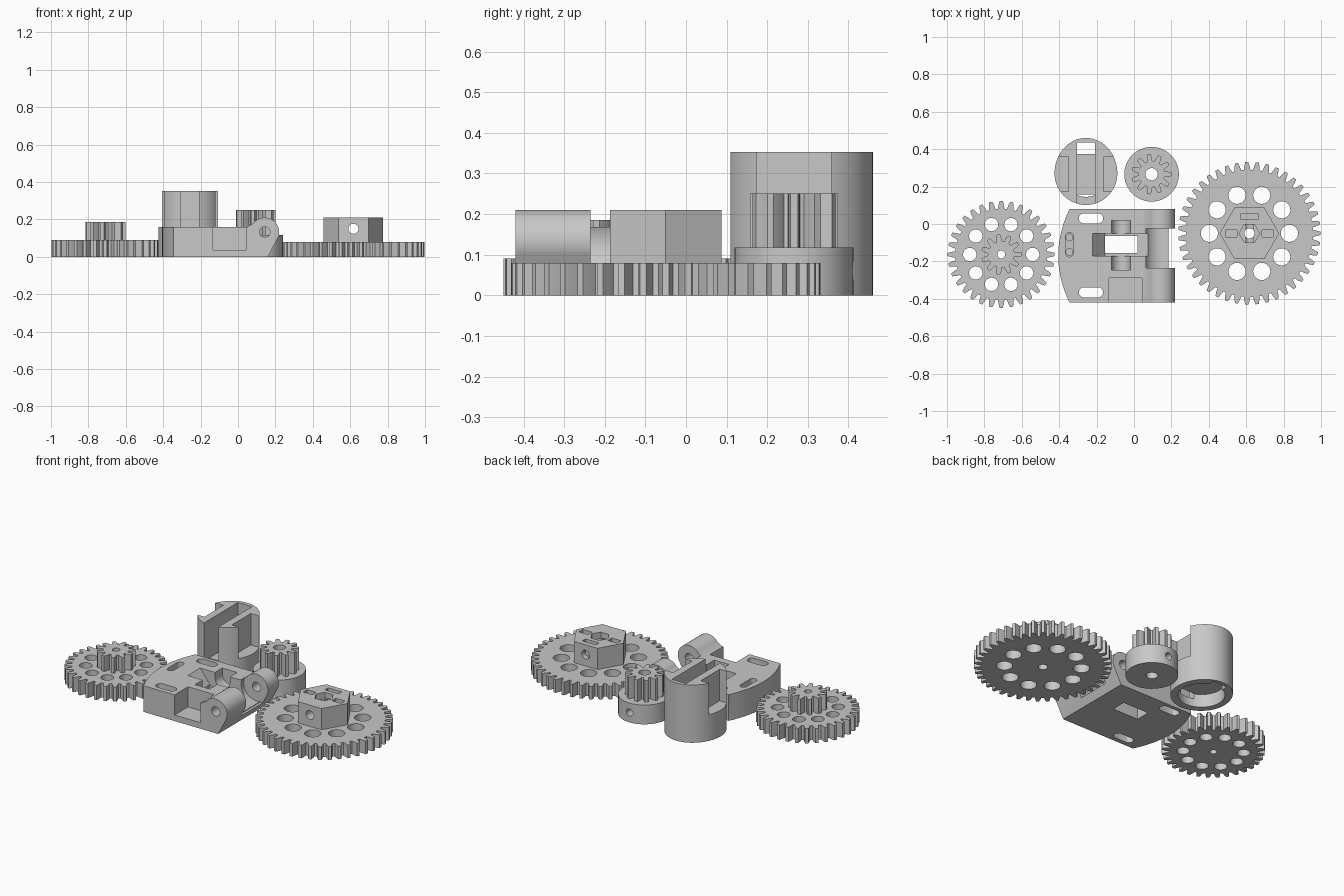
import bpy, bmesh, math
from mathutils import Matrix, Vector

if "Cube" in bpy.data.objects:
    bpy.data.objects.remove(bpy.data.objects["Cube"])

grey = bpy.data.materials.new("light_grey")
grey.diffuse_color = (0.58, 0.58, 0.58, 1)
grey.use_nodes = True
grey.node_tree.nodes["Principled BSDF"].inputs["Base Color"].default_value = grey.diffuse_color


def prism(name, pts, lo, hi, axis="z"):
    """Extrude an outline along z, or an (x, z) outline along y."""
    bm = bmesh.new()
    area = sum(a[0] * b[1] - b[0] * a[1] for a, b in zip(pts, pts[1:] + pts[:1]))
    if area < 0:
        pts = pts[::-1]
    face = bm.faces.new([bm.verts.new((p[0], p[1], 0)) for p in pts])
    ext = bmesh.ops.extrude_face_region(bm, geom=[face])
    for v in ext["geom"]:
        if isinstance(v, bmesh.types.BMVert):
            v.co.z = hi - lo
    if axis == "y":
        bmesh.ops.transform(bm, verts=bm.verts, matrix=Matrix.Translation((0, hi, 0)) @ Matrix.Rotation(math.pi / 2, 4, "X"))
    else:
        bmesh.ops.translate(bm, verts=bm.verts, vec=Vector((0, 0, lo)))
    bmesh.ops.recalc_face_normals(bm, faces=bm.faces)
    me = bpy.data.meshes.new(name)
    bm.to_mesh(me)
    bm.free()
    me.materials.append(grey)
    ob = bpy.data.objects.new(name, me)
    bpy.context.collection.objects.link(ob)
    return ob


def combine(ob, other, op="DIFFERENCE"):
    m = ob.modifiers.new("combine", "BOOLEAN")
    m.operation, m.object, m.solver = op, other, "EXACT"
    bpy.context.view_layer.objects.active = ob
    bpy.ops.object.modifier_apply(modifier=m.name)
    bpy.data.objects.remove(other)


def cut(ob, pts, lo, hi, axis="z"):
    combine(ob, prism("cutter", pts, lo, hi, axis))


def add(ob, pts, lo, hi, axis="z"):
    combine(ob, prism("addition", pts, lo, hi, axis), "UNION")


def circle(x, y, r, n=32, start=0.0):
    return [(x + r * math.cos(start + 2 * math.pi * i / n),
             y + r * math.sin(start + 2 * math.pi * i / n)) for i in range(n)]


def rect(x0, x1, y0, y1):
    return [(x0, y0), (x1, y0), (x1, y1), (x0, y1)]


def obround(x, y, half, r, vertical=False):
    pts = []
    for i in range(24):
        a = math.pi * (i + 0.5) / 12 - math.pi / 2
        px, py = r * math.cos(a), r * math.sin(a)
        px += half if math.cos(a) > 0 else -half
        pts.append((x - py, y + px) if vertical else (x + px, y + py))
    return pts


def gear(x, y, outer, root, teeth):
    pts = []
    mid = (outer + root) / 2
    for i in range(teeth):
        for frac, r in ((-0.36, root), (-0.27, mid), (-0.15, outer),
                        (0.15, outer), (0.27, mid), (0.36, root)):
            a = 2 * math.pi * (i + frac) / teeth
            pts.append((x + r * math.cos(a), y + r * math.sin(a)))
    return pts


# Medium gear with a pinion on top
X, Y = -0.71, -0.163
medium = prism("medium_gear", gear(X, Y, 0.286, 0.245, 32), 0, 0.09)
add(medium, gear(X, Y, 0.108, 0.07, 11), 0.05, 0.185)
for hx, hy in circle(X, Y, 0.168, 10):
    cut(medium, circle(hx, hy, 0.036, 24), -0.1, 0.3)
cut(medium, circle(X, Y, 0.021, 24), -0.1, 0.3)

# Large gear with a hexagonal hub
X, Y = 0.617, -0.05
large = prism("large_gear", gear(X, Y, 0.381, 0.34, 43), 0, 0.08)
add(large, circle(X, Y, 0.159, 6), 0.04, 0.21)
for hx, hy in circle(X, Y, 0.214, 10):
    cut(large, circle(hx, hy, 0.046, 24), -0.1, 0.3)
cut(large, circle(X, Y, 0.027, 24), -0.1, 0.3)
cut(large, circle(X, Y, 0.055, 6), 0.17, 0.3)
cut(large, circle(X, 0.15, 0.027, 24), -0.3, 0.2, "y")
# nut slots in the hub
cut(large, rect(X - 0.046, X + 0.046, Y + 0.074, Y + 0.106), 0.11, 0.3)
for s in (-1, 1):
    cut(large, rect(X + s * 0.098 - 0.031, X + s * 0.098 + 0.031, Y - 0.019, Y + 0.019), 0.15, 0.3)

# Small pinion on a round collar
X, Y = 0.094, 0.266
pinion = prism("collar_pinion", circle(X, Y, 0.146, 64), 0, 0.118)
add(pinion, gear(X, Y, 0.108, 0.07, 11), 0.06, 0.25)
cut(pinion, circle(X, Y, 0.033, 24), -0.1, 0.3)
cut(pinion, circle(X, 0.06, 0.022, 24), Y, Y + 0.3, "y")

# Slotted coupler: slightly egg-shaped cylinder
X, Y = -0.257, 0.27
egg = [(x, y if y < Y else Y + (y - Y) * 1.13) for x, y in circle(X, Y, 0.168, 64)]
coupler = prism("slotted_coupler", egg, 0, 0.353)
for s in (-1, 1):  # flats on both sides
    cut(coupler, rect(*sorted((X + s * 0.093, X + s * 0.3)), 0.174, 0.358), 0.16, 0.5)
cut(coupler, rect(X - 0.048, X + 0.048, 0.0, 0.435), 0.12, 0.5)
cut(coupler, circle(X, Y + 0.005, 0.13, 48), -0.1, 0.08)
cut(coupler, rect(X - 0.048, X + 0.048, 0.375, 0.435), -0.1, 0.5)
cut(coupler, rect(X - 0.048, X + 0.048, 0.0, 0.157), 0.05, 0.5)

# Hinge block: curved back edge, round hinge lugs in front
HX, HZ, HR = 0.143, 0.133, 0.077
Y0, Y1 = -0.42, 0.08
profile = [(-0.5, 0), (0.16, 0)]
profile += [(HX + HR * math.cos(a), HZ + HR * math.sin(a))
            for a in (math.radians(-25 + 6 * i) for i in range(29))]
profile += [(0.05, 0.16), (-0.5, 0.16)]
block = prism("hinge_block", profile, Y0, Y1, "y")
arc = [(-0.345 - 0.06 * (1 - t * t), -0.17 + 0.25 * t) for t in [1 - i / 10 for i in range(21)]]
arc = [(-0.345, 0.2)] + arc + [(-0.345, -0.6)]
cut(block, arc + [(-0.7, -0.6), (-0.7, 0.2)], -0.1, 0.5)
# concave gap between the lugs, and the hinge pin hole
cut(block, circle(HX, HZ, 0.087, 48), -0.235, -0.025, "y")
cut(block, rect(HX + 0.025, 0.4, 0.046, 0.3), -0.235, -0.025, "y")
cut(block, circle(HX, HZ, 0.028, 24), -0.6, 0.3, "y")
# central pocket, cross channel and through window
cut(block, rect(-0.155, 0.075, -0.17, -0.05), 0.07, 0.4)
cut(block, [(-0.225, 0.165), (-0.15, 0.07), (-0.15, 0.2), (-0.225, 0.2)], -0.17, -0.05, "y")
cut(block, circle(-0.07, 0.125, 0.05, 32), -0.245, 0.02, "y")
cut(block, rect(-0.12, -0.02, 0.125, 0.3), -0.245, 0.02, "y")
cut(block, rect(-0.155, 0.02, -0.155, -0.065), -0.1, 0.4)
# open corner pocket, mounting slots, screw recess
cut(block, rect(-0.135, 0.042, -0.6, -0.29), 0.037, 0.4)
for sy in (0.03, -0.365):
    cut(block, obround(-0.23, sy, 0.038, 0.027), -0.1, 0.4)
cut(block, obround(-0.345, -0.11, 0.045, 0.021, True), 0.12, 0.4)
for sy in (-0.072, -0.15):
    cut(block, circle(-0.345, sy, 0.018, 20), 0.04, 0.4)

# Smooth the round surfaces, keep the edges crisp
for ob in list(bpy.context.scene.objects):
    bpy.ops.object.select_all(action="DESELECT")
    ob.select_set(True)
    bpy.context.view_layer.objects.active = ob
    bpy.ops.object.shade_smooth_by_angle(angle=math.radians(25))
